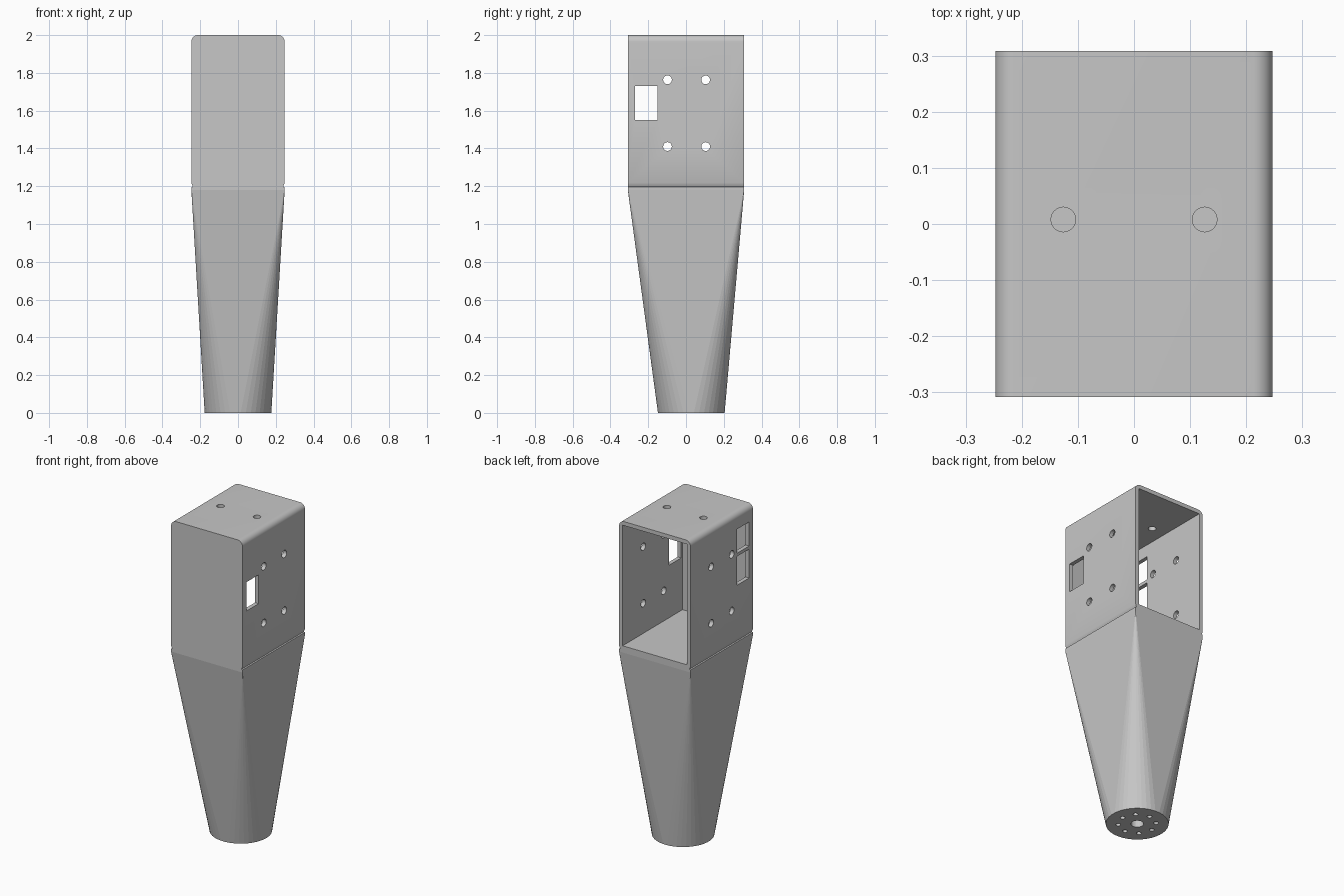
import bpy
import bmesh
from math import cos, sin, pi, radians
from mathutils import Matrix

cube = bpy.data.objects.get("Cube")
if cube:
    bpy.data.objects.remove(cube)

grey = bpy.data.materials.new("matte grey")
grey.use_nodes = True
grey.diffuse_color = (0.57, 0.57, 0.57, 1)
grey.node_tree.nodes["Principled BSDF"].inputs["Base Color"].default_value = grey.diffuse_color

HALF_X, HALF_Y = 0.247, 0.308
TOP, BASE, WALL = 2.0, 1.18, 0.025
FOOT_R, FOOT_Y = 0.177, 0.028


def finish(name, bm):
    bmesh.ops.recalc_face_normals(bm, faces=bm.faces)
    mesh = bpy.data.meshes.new(name)
    bm.to_mesh(mesh)
    bm.free()
    mesh.materials.append(grey)
    obj = bpy.data.objects.new(name, mesh)
    bpy.context.collection.objects.link(obj)
    return obj


def add_box(bm, x, y, z):
    """Box from (min, max) pairs on each axis."""
    spans = (x, y, z)
    centre = [(a + b) / 2 for a, b in spans]
    size = [b - a for a, b in spans]
    bmesh.ops.create_cube(bm, size=1, matrix=Matrix.Translation(centre) @ Matrix.Diagonal((*size, 1)))


def add_cylinder(bm, centre, radius, depth, axis="Z"):
    turn = Matrix.Rotation(pi / 2, 4, "Y") if axis == "X" else Matrix()
    bmesh.ops.create_cone(bm, cap_ends=True, segments=24, radius1=radius, radius2=radius,
                          depth=depth, matrix=Matrix.Translation(centre) @ turn)


def activate(obj):
    bpy.ops.object.select_all(action="DESELECT")
    obj.select_set(True)
    bpy.context.view_layer.objects.active = obj


def cut(obj, bm):
    cutter = finish("cutter", bm)
    cutter.hide_render = True
    mod = obj.modifiers.new("cut", "BOOLEAN")
    mod.operation = "DIFFERENCE"
    mod.solver = "EXACT"
    mod.object = cutter
    activate(obj)
    bpy.ops.object.modifier_apply(modifier=mod.name)
    bpy.data.objects.remove(cutter)


# Housing: rounded top edges and a fine groove above the joint
half = [(HALF_X, BASE), (HALF_X, 1.196), (HALF_X - 0.008, 1.198), (HALF_X - 0.004, 1.207), (HALF_X, 1.218)]
R = 0.035
half += [(HALF_X - R + R * cos(i * pi / 16), TOP - R + R * sin(i * pi / 16)) for i in range(9)]
profile = half + [(-x, z) for x, z in reversed(half)]
bm = bmesh.new()
face = bm.faces.new([bm.verts.new((x, -HALF_Y, z)) for x, z in profile])
ext = bmesh.ops.extrude_face_region(bm, geom=[face])
moved = [v for v in ext["geom"] if isinstance(v, bmesh.types.BMVert)]
bmesh.ops.translate(bm, verts=moved, vec=(0, 2 * HALF_Y, 0))
housing = finish("housing", bm)

# Cavity open at the back
bm = bmesh.new()
inner = HALF_X - WALL
add_box(bm, (-inner, inner), (-HALF_Y + WALL, HALF_Y + 0.1), (1.222, TOP - WALL))
cut(housing, bm)

# Side windows, side screw holes and top screw holes
bm = bmesh.new()
add_box(bm, (-0.4, 0.4), (-0.27, -0.15), (1.55, 1.73))
add_box(bm, (-0.4, -0.1), (-0.27, -0.15), (1.75, 1.9))
for y in (-0.098, 0.104):
    for z in (1.41, 1.763):
        add_cylinder(bm, (0, y, z), 0.023, 0.8, "X")
for x in (-0.126, 0.126):
    add_cylinder(bm, (x, 0.008, TOP), 0.022, 0.2)
cut(housing, bm)
activate(housing)
bpy.ops.object.shade_smooth_by_angle(angle=radians(30))

# Tapered leg: each rectangle corner fans out to a quarter of the round foot
PER_CORNER = 10
bm = bmesh.new()
corners = [bm.verts.new((sx * HALF_X, sy * HALF_Y, BASE)) for sx, sy in ((1, 1), (-1, 1), (-1, -1), (1, -1))]
count = 4 * PER_CORNER
angles = [(i + 0.5) * 2 * pi / count for i in range(count)]
ring = [bm.verts.new((FOOT_R * cos(a), FOOT_Y + FOOT_R * sin(a), 0)) for a in angles]
for i in range(count):
    a, b = ring[i], ring[(i + 1) % count]
    c, d = corners[i // PER_CORNER], corners[(i + 1) % count // PER_CORNER]
    bm.faces.new((a, b, c) if c is d else (a, b, d, c))
bm.faces.new(corners)
bm.faces.new(ring)
leg = finish("tapered_leg", bm)

# Centre bore and ring of screw holes under the foot
bm = bmesh.new()
add_cylinder(bm, (0, FOOT_Y, 0), 0.036, 0.2)
for i in range(8):
    a = i * pi / 4
    add_cylinder(bm, (0.107 * cos(a), FOOT_Y + 0.107 * sin(a), 0), 0.014, 0.2)
cut(leg, bm)
